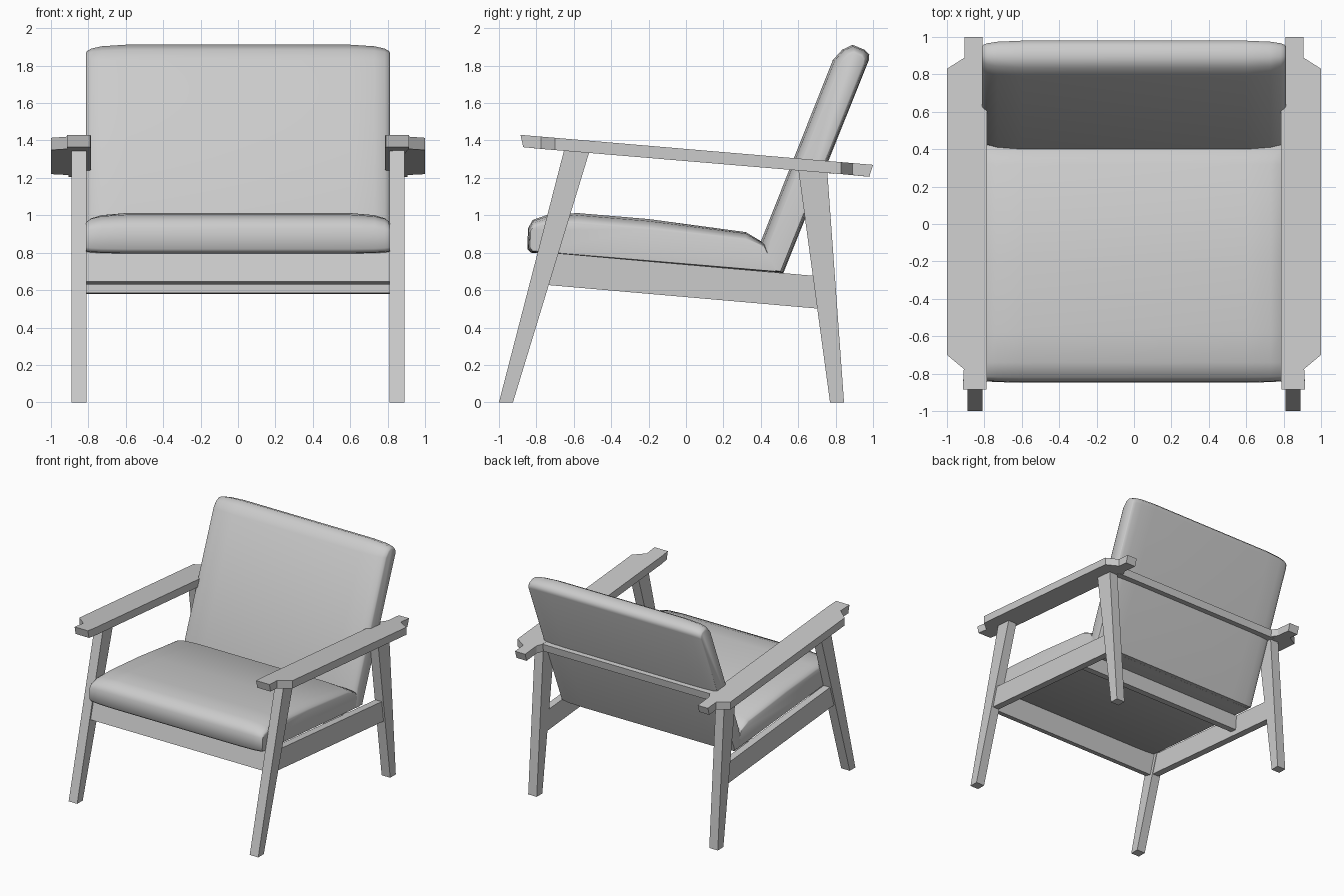
import bpy, bmesh


def make(name, rings, mirror=False, smooth=False):
    """Loft a list of equal closed rings and cap both ends."""
    bm = bmesh.new()
    vr = [[bm.verts.new(p) for p in r] for r in rings]
    n = len(vr[0])
    for a, b in zip(vr, vr[1:]):
        for i in range(n):
            j = (i + 1) % n
            bm.faces.new((a[i], a[j], b[j], b[i]))
    bm.faces.new(vr[0])
    bm.faces.new(vr[-1])
    bmesh.ops.recalc_face_normals(bm, faces=bm.faces)
    me = bpy.data.meshes.new(name)
    bm.to_mesh(me)
    bm.free()
    ob = bpy.data.objects.new(name, me)
    bpy.context.collection.objects.link(ob)
    if mirror:
        ob.modifiers.new("Mirror", 'MIRROR')
    if smooth:
        bpy.ops.object.select_all(action='DESELECT')
        ob.select_set(True)
        bpy.context.view_layer.objects.active = ob
        bpy.ops.object.shade_smooth_by_angle(angle=0.9)
    return ob


def prism(name, profile, x0, x1, mirror=False):
    """Side (y, z) profile extruded along x."""
    return make(name, [[(x, y, z) for y, z in profile] for x in (x0, x1)], mirror)


def cushion(name, full, edge):
    """Crowned cushion: full profile in the middle, edge profile at the sides."""
    half = [(0.60, 0.0), (0.73, 0.2), (0.785, 0.5), (0.806, 0.8), (0.812, 1.0)]
    stations = [(-x, t) for x, t in reversed(half)] + half
    rings = [[(x, a[0] + (b[0] - a[0]) * t, a[1] + (b[1] - a[1]) * t)
              for a, b in zip(full, edge)] for x, t in stations]
    return make(name, rings, smooth=True)


# Tapered legs
prism("front_legs", [(-1.0, 0), (-0.925, 0), (-0.515, 1.345), (-0.65, 1.355)],
      0.81, 0.89, True)
prism("back_legs", [(0.77, 0), (0.845, 0), (0.755, 1.24), (0.60, 1.25)],
      0.81, 0.89, True)

# Seat frame
prism("side_rails", [(-0.77, 0.63), (0.72, 0.50), (0.70, 0.675), (-0.72, 0.80)],
      0.815, 0.875, True)
prism("front_rail", [(-0.82, 0.645), (-0.76, 0.63), (-0.71, 0.797), (-0.775, 0.81)],
      -0.815, 0.815)
prism("rear_seat_rail", [(0.25, 0.585), (0.31, 0.58), (0.32, 0.705), (0.26, 0.71)],
      -0.82, 0.82)

# Rail behind the backrest, joining the armrests
prism("back_rail", [(0.715, 1.23), (0.79, 1.222), (0.80, 1.285), (0.725, 1.292)],
      -0.82, 0.82)

# Sloping armrests with notched ends
plan = [(0.79, -0.885), (0.915, -0.885), (0.91, -0.775), (1.0, -0.70),
        (1.0, 0.83), (0.905, 0.89), (0.905, 1.0), (0.81, 1.0),
        (0.81, 0.85), (0.785, 0.80), (0.785, -0.80)]
top = [(x, y, 1.43 - 0.085 * (y + 0.885)) for x, y in plan]
bottom = [(x, y - 0.02 if y > 0.95 else y + 0.015 if y < -0.85 else y,
           1.363 - 0.084 * (y + 0.87)) for x, y in plan]
make("armrests", [bottom, top], True)

# Seat cushion
cushion("seat_cushion",
        [(0.48, 0.695), (-0.83, 0.80), (-0.848, 0.82), (-0.845, 0.93),
         (-0.82, 0.975), (-0.74, 1.003), (-0.58, 1.012), (-0.20, 0.98),
         (0.32, 0.91), (0.42, 0.85)],
        [(0.48, 0.70), (-0.82, 0.81), (-0.835, 0.83), (-0.83, 0.92),
         (-0.81, 0.945), (-0.74, 0.96), (-0.58, 0.955), (-0.20, 0.925),
         (0.32, 0.87), (0.42, 0.83)])

# Back cushion
cushion("back_cushion",
        [(0.38, 0.71), (0.52, 0.69), (0.978, 1.83), (0.98, 1.86), (0.955, 1.885),
         (0.89, 1.912), (0.835, 1.885), (0.785, 1.83), (0.40, 0.86)],
        [(0.42, 0.715), (0.505, 0.70), (0.95, 1.81), (0.952, 1.835), (0.94, 1.855),
         (0.90, 1.87), (0.87, 1.86), (0.835, 1.82), (0.455, 0.86)])
